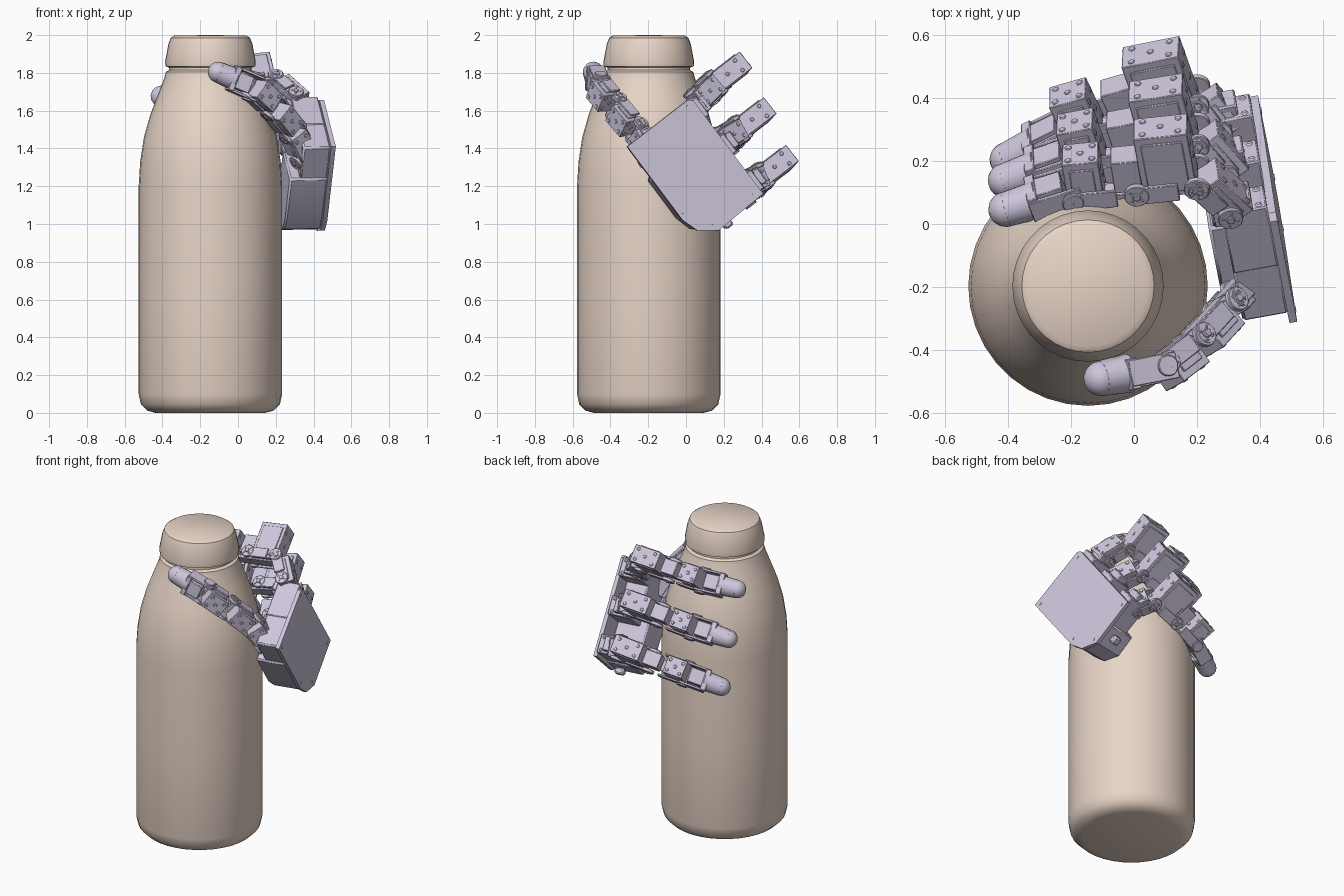
import bpy, bmesh, math
from mathutils import Vector, Matrix

if "Cube" in bpy.data.objects:
    bpy.data.objects.remove(bpy.data.objects["Cube"])

def material(name, rgb):
    m = bpy.data.materials.new(name)
    m.diffuse_color = (*rgb, 1)
    m.use_nodes = True
    m.node_tree.nodes["Principled BSDF"].inputs["Base Color"].default_value = m.diffuse_color
    return m

TAN = material("tan", (0.80, 0.66, 0.57))
LILAC = material("lilac", (0.62, 0.57, 0.72))

def finish(bm, name, mat, angle=30, bevel=0):
    bmesh.ops.recalc_face_normals(bm, faces=bm.faces[:])
    me = bpy.data.meshes.new(name)
    bm.to_mesh(me)
    bm.free()
    ob = bpy.data.objects.new(name, me)
    bpy.context.collection.objects.link(ob)
    me.materials.append(mat)
    if bevel:
        b = ob.modifiers.new("bevel", 'BEVEL')
        b.width, b.segments, b.limit_method = bevel, 1, 'ANGLE'
        b.angle_limit = math.radians(50)
    bpy.ops.object.select_all(action='DESELECT')
    ob.select_set(True)
    bpy.context.view_layer.objects.active = ob
    bpy.ops.object.shade_smooth_by_angle(angle=math.radians(angle))
    return ob

# helpers working in a local frame F
def box(bm, F, x, y, z):
    c = Vector(((x[0]+x[1])/2, (y[0]+y[1])/2, (z[0]+z[1])/2))
    s = Matrix.Diagonal((x[1]-x[0], y[1]-y[0], z[1]-z[0], 1))
    bmesh.ops.create_cube(bm, size=1, matrix=F @ Matrix.Translation(c) @ s)

TURN = {'x': Matrix.Rotation(math.pi/2, 4, 'Y'), 'y': Matrix.Rotation(math.pi/2, 4, 'X'), 'z': Matrix()}

def disc(bm, F, c, r, depth, axis, r2=None, n=16):
    bmesh.ops.create_cone(bm, cap_ends=True, segments=n, radius1=r, radius2=r if r2 is None else r2,
                          depth=depth, matrix=F @ Matrix.Translation(c) @ TURN[axis])

def frame(p, q, out):
    x = (q - p).normalized()
    y = out.cross(x).normalized()
    return Matrix.Translation(p) @ Matrix((x, y, x.cross(y))).transposed().to_4x4()

def link(bm, p, q, out, body, hi, lo=-0.035, w=0.055):
    """One powered joint: motor body, side brackets, horns and screws."""
    F, L = frame(p, q, out), (q - p).length
    a, b = body[0]*L, body[1]*L
    box(bm, F, (a, b), (-w, w), (lo+0.01, hi))
    box(bm, F, (a+0.02, b-0.02), (-w-0.006, w+0.006), (lo+0.03, hi-0.025))
    box(bm, F, (0, L), (-w*0.6, w*0.6), (lo, lo+0.02))
    for s in (-1, 1):
        y = sorted((s*(w+0.004), s*(w+0.016)))
        box(bm, F, (0.3*L, L+0.01), y, (lo, 0.03))
        for x, r in ((0, 0.04), (L, 0.036)):
            disc(bm, F, (x, s*(w+0.008), 0), r, 0.02, 'y')
            disc(bm, F, (x, s*(w+0.018), 0), 0.014, 0.014, 'y', n=8)
            for k in range(4):
                t = math.pi*(k/2 + 0.25)
                disc(bm, F, (x+0.024*math.cos(t), s*(w+0.018), 0.024*math.sin(t)), 0.005, 0.008, 'y', n=6)
    # screws on the outer and near faces of the motor
    m = (a+b)/2
    for dx, dy in ((-1, -1), (-1, 1), (1, -1), (1, 1), (0, 0)):
        disc(bm, F, (m+dx*(b-a)*0.33, dy*w*0.6, hi), 0.011, 0.008, 'z', n=8)
        disc(bm, F, (a, dy*w*0.6, (lo+hi)/2+dx*(hi-lo)*0.3), 0.011, 0.008, 'x', n=8)

def fingertip(bm, p, q, out, r=0.056):
    """Bracket followed by a rounded, slightly tapered pad."""
    F, L = frame(p, q, out), (q - p).length
    for s in (-1, 1):
        box(bm, F, (-0.035, 0.5*L), sorted((s*0.056, s*0.07)), (-0.04, 0.045))
        disc(bm, F, (0, s*0.07, 0), 0.034, 0.02, 'y')
    box(bm, F, (0.38*L, 0.5*L), (-0.065, 0.065), (-0.045, 0.055))
    box(bm, F, (0.02, 0.4*L), (-0.045, 0.045), (-0.035, 0.05))
    disc(bm, F, ((L-r+0.4*L)/2, 0, 0), r+0.006, L-r-0.4*L, 'x', r2=r)
    bmesh.ops.create_uvsphere(bm, u_segments=16, v_segments=10, radius=r,
                              matrix=F @ Matrix.Translation((L-r, 0, 0)))

# bottle and its cap, turned from one profile
profile = [(0, 0), (0.29, 0), (0.335, 0.012), (0.368, 0.045), (0.38, 0.1), (0.38, 0.65), (0.38, 1.2),
           (0.372, 1.33), (0.352, 1.46), (0.318, 1.58), (0.28, 1.68), (0.245, 1.77), (0.236, 1.805),
           (0.218, 1.815), (0.218, 1.828), (0.238, 1.835), (0.24, 1.86), (0.222, 1.955),
           (0.21, 1.985), (0.19, 1.998), (0, 2.0)]
bm = bmesh.new()
vs = [bm.verts.new((r, 0, z)) for r, z in profile]
es = [bm.edges.new(e) for e in zip(vs, vs[1:])]
bmesh.ops.spin(bm, geom=vs+es, cent=(0, 0, 0), axis=(0, 0, 1), angle=2*math.pi, steps=36)
bmesh.ops.remove_doubles(bm, verts=bm.verts[:], dist=0.0005)
bmesh.ops.translate(bm, verts=bm.verts[:], vec=(-0.146, -0.197, 0))
finish(bm, "bottle", TAN, 35)

# hand frame: U along the palm, V towards the fingers, N out of the back
N = Vector((1, 0.18, 0.02)).normalized()
U = Vector((0, 0.61, -0.79))
U = (U - N*U.dot(N)).normalized()
V = N.cross(U)
H = Matrix.Translation((0.518, -0.31, 1.41)) @ Matrix((U, V, N)).transposed().to_4x4()

# palm: back plate and the deeper housing beneath it
def slab(bm, pts, top, bottom):
    f = bm.faces.new([bm.verts.new(H @ Vector((u, v, top))) for u, v in pts])
    ext = bmesh.ops.extrude_face_region(bm, geom=[f])['geom']
    bmesh.ops.translate(bm, verts=[g for g in ext if isinstance(g, bmesh.types.BMVert)], vec=N*(bottom-top))

bm = bmesh.new()
slab(bm, [(0, 0), (0, 0.41), (0.02, 0.43), (0.64, 0.43), (0.65, 0.12), (0.58, 0.03), (0.49, 0)], 0, -0.025)
for u, v in ((0.03, 0.03), (0.03, 0.39), (0.61, 0.39), (0.46, 0.03), (0.61, 0.12)):
    disc(bm, H, (u, v, 0), 0.01, 0.006, 'z', n=8)
finish(bm, "palm_plate", LILAC)
bm = bmesh.new()
slab(bm, [(0.22, 0.01), (0.22, 0.26), (0.63, 0.26), (0.64, 0.12), (0.57, 0.035), (0.48, 0.01)], -0.02, -0.225)
slab(bm, [(0.02, 0.02), (0.02, 0.3), (0.25, 0.3), (0.25, 0.02)], -0.02, -0.17)
box(bm, H, (0.64, 0.68), (0.17, 0.22), (-0.13, -0.07))
finish(bm, "palm_housing", LILAC, bevel=0.01)

# knuckle motors under the finger edge of the plate
bm = bmesh.new()
for i in range(3):
    u = 0.075 + 0.243*i
    box(bm, H, (u-0.06, u+0.06), (0.22, 0.46), (-0.17, -0.025))
    box(bm, H, (u-0.045, u+0.045), (0.4, 0.5), (-0.2, -0.07))
    disc(bm, H, (u, 0.43, -0.18), 0.045, 0.05, 'z')
    for s in (-1, 1):
        disc(bm, H, (u+s*0.04, 0.46, -0.05), 0.012, 0.01, 'y', n=8)
finish(bm, "knuckle_motors", LILAC, bevel=0.006)

# three fingers curling round the back of the bottle
fingers = {
    "upper_finger": [(.30, .06, 1.65), (.20, .15, 1.74), (.01, .13, 1.72), (-.20, .11, 1.70), (-.46, .03, 1.67)],
    "middle_finger": [(.29, .18, 1.44), (.20, .28, 1.50), (.01, .25, 1.47), (-.20, .21, 1.43), (-.46, .12, 1.37)],
    "lower_finger": [(.27, .31, 1.21), (.20, .40, 1.25), (.00, .36, 1.21), (-.21, .30, 1.16), (-.45, .18, 1.07)],
}
for name, pts in fingers.items():
    a, b, c, d, e = map(Vector, pts)
    bm = bmesh.new()
    link(bm, a, b, N, (-0.2, 0.9), 0.07)
    link(bm, b, c, V, (0.0, 0.9), 0.215)
    link(bm, c, d, V, (0.5, 1.05), 0.14)
    F = frame(c, d, V)
    box(bm, F, (-0.03, 0.07), (-0.045, 0.045), (0.0, 0.12))
    fingertip(bm, d, e, V)
    finish(bm, name, LILAC, bevel=0.004)

# thumb reaching round the front
pts = [(.35, -.19, 1.36), (.29, -.26, 1.49), (.19, -.37, 1.62), (.08, -.455, 1.725), (-.155, -.50, 1.825)]
a, b, c, d, e = map(Vector, pts)
out = Vector((0.6, -0.8, -0.1))
bm = bmesh.new()
link(bm, a, b, out, (0.0, 0.9), 0.05)
link(bm, b, c, out, (0.15, 0.85), 0.075)
link(bm, c, d, out, (0.2, 0.95), 0.08)
fingertip(bm, d, e, Vector((0.2, -1, 0)))
finish(bm, "thumb", LILAC, bevel=0.004)
